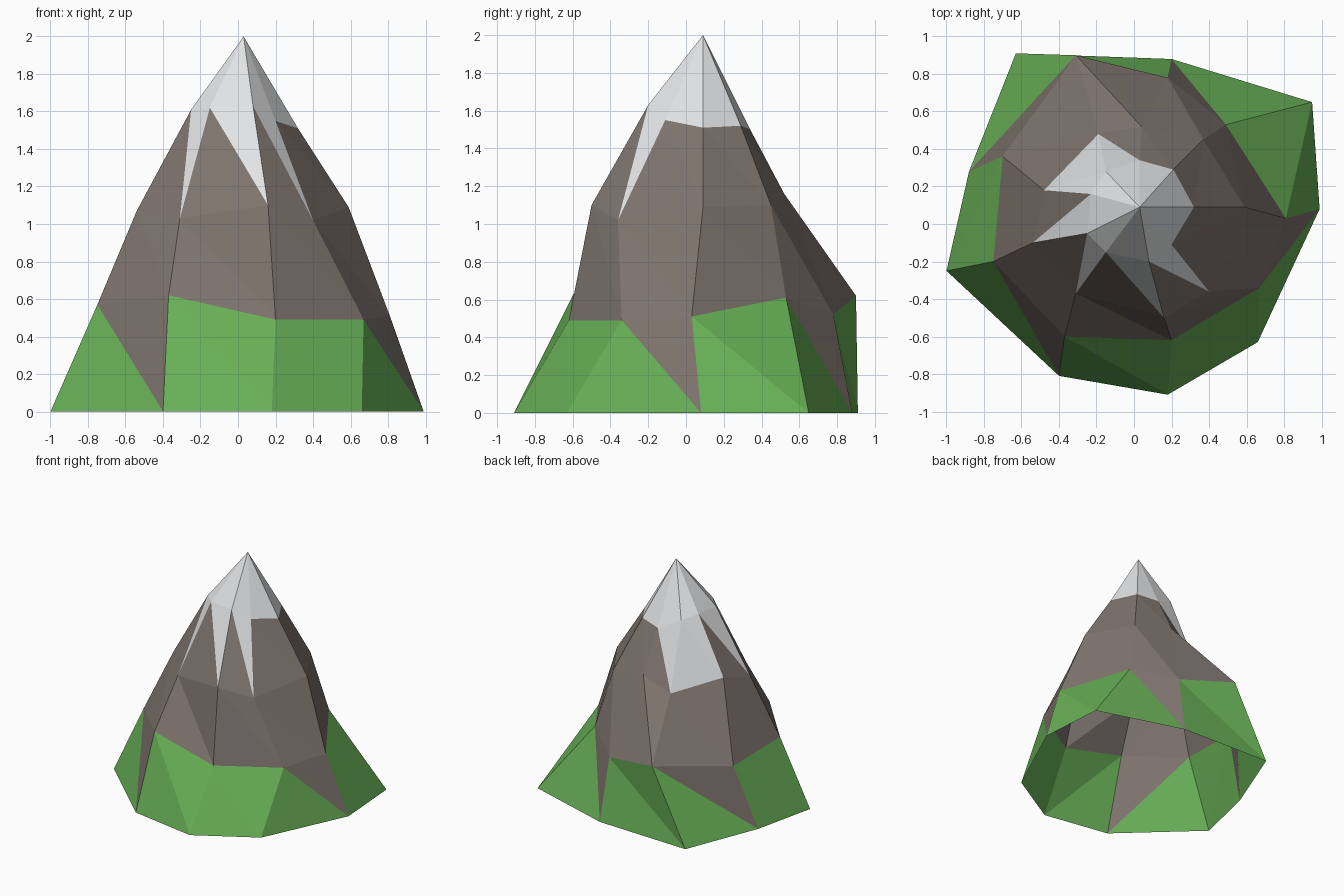
import bpy
import bmesh

default_cube = bpy.data.objects.get("Cube")
if default_cube:
    bpy.data.objects.remove(default_cube, do_unlink=True)


def make_material(name, colour):
    material = bpy.data.materials.new(name)
    material.use_nodes = True
    material.diffuse_color = (*colour, 1)
    shader = material.node_tree.nodes["Principled BSDF"]
    shader.inputs["Base Color"].default_value = (*colour, 1)
    shader.inputs["Roughness"].default_value = 0.9
    return material


GRASS, ROCK, SNOW = range(3)
materials = [
    make_material("grass_green", (0.14, 0.44, 0.095)),
    make_material("rock_brown", (0.21, 0.175, 0.155)),
    make_material("snow_white", (0.76, 0.77, 0.78)),
]

# Irregular nine-sided outlines, counter-clockwise from the right-hand corner
foot_outline = [(-1, -.25, 0), (-.4, -.81, 0), (.18, -.91, 0),
                (.66, -.63, 0), (.99, .08, 0), (.95, .65, 0),
                (.2, .88, 0), (-.63, .91, 0), (-.88, .28, 0)]
grass_line = [(-.75, -.2, .57), (-.37, -.6, .62), (.2, -.62, .49),
              (.67, -.34, .49), (.81, .03, .51), (.49, .53, .61),
              (.18, .78, .52), (-.31, .9, .62), (-.7, .36, .52)]
shoulder_outline = [(-.54, -.1, 1.07), (-.31, -.37, 1.03), (.16, -.5, 1.1),
                    (.4, -.36, 1.02), (.59, .09, 1.09), (.37, .45, 1.1),
                    (.04, .52, 1.16), (-.19, .48, 1.05), (-.48, .18, 1.15)]
snow_line = [(-.25, -.05, 1.61), (-.15, -.15, 1.62), (.08, -.2, 1.63),
             (.2, -.11, 1.55), (.32, .09, 1.51), (.21, .29, 1.52),
             (.03, .34, 1.5), (-.15, .28, 1.59), (-.23, .16, 1.62)]
summit = (.03, .09, 2)

bm = bmesh.new()


def add_ring(points):
    return [bm.verts.new(point) for point in points]


def add_facet(corners, material_index):
    facet = bm.faces.new(corners)
    facet.material_index = material_index
    facet.smooth = False


def add_band(lower, upper, lower_colour, upper_colour):
    """Join two rings with two triangles per side, coloured by side number."""
    count = len(lower)
    for side in range(count):
        following = (side + 1) % count
        add_facet((lower[side], lower[following], upper[side]),
                  lower_colour(side))
        add_facet((upper[side], lower[following], upper[following]),
                  upper_colour(side))


foot, grass, shoulder, snow = map(
    add_ring, (foot_outline, grass_line, shoulder_outline, snow_line))

# Grassy foothills, with rock spurs running down on some sides
rock_spurs = {0, 3, 5, 7}
add_band(foot, grass,
         lambda side: GRASS,
         lambda side: ROCK if side in rock_spurs else GRASS)

# Bare rock slopes
add_band(grass, shoulder, lambda side: ROCK, lambda side: ROCK)

# Upper slopes, with snow tongues hanging from the cap
bare_sides = {3, 4, 5}
full_snow_side = 7
add_band(shoulder, snow,
         lambda side: SNOW if side == full_snow_side else ROCK,
         lambda side: ROCK if side in bare_sides else SNOW)

# Snow cap rising to the summit
peak = bm.verts.new(summit)
for side, corner in enumerate(snow):
    add_facet((corner, snow[(side + 1) % len(snow)], peak), SNOW)

# The shell stays open underneath
mesh = bpy.data.meshes.new("mountain")
bm.to_mesh(mesh)
bm.free()
for material in materials:
    mesh.materials.append(material)
mountain = bpy.data.objects.new("mountain", mesh)
bpy.context.collection.objects.link(mountain)
